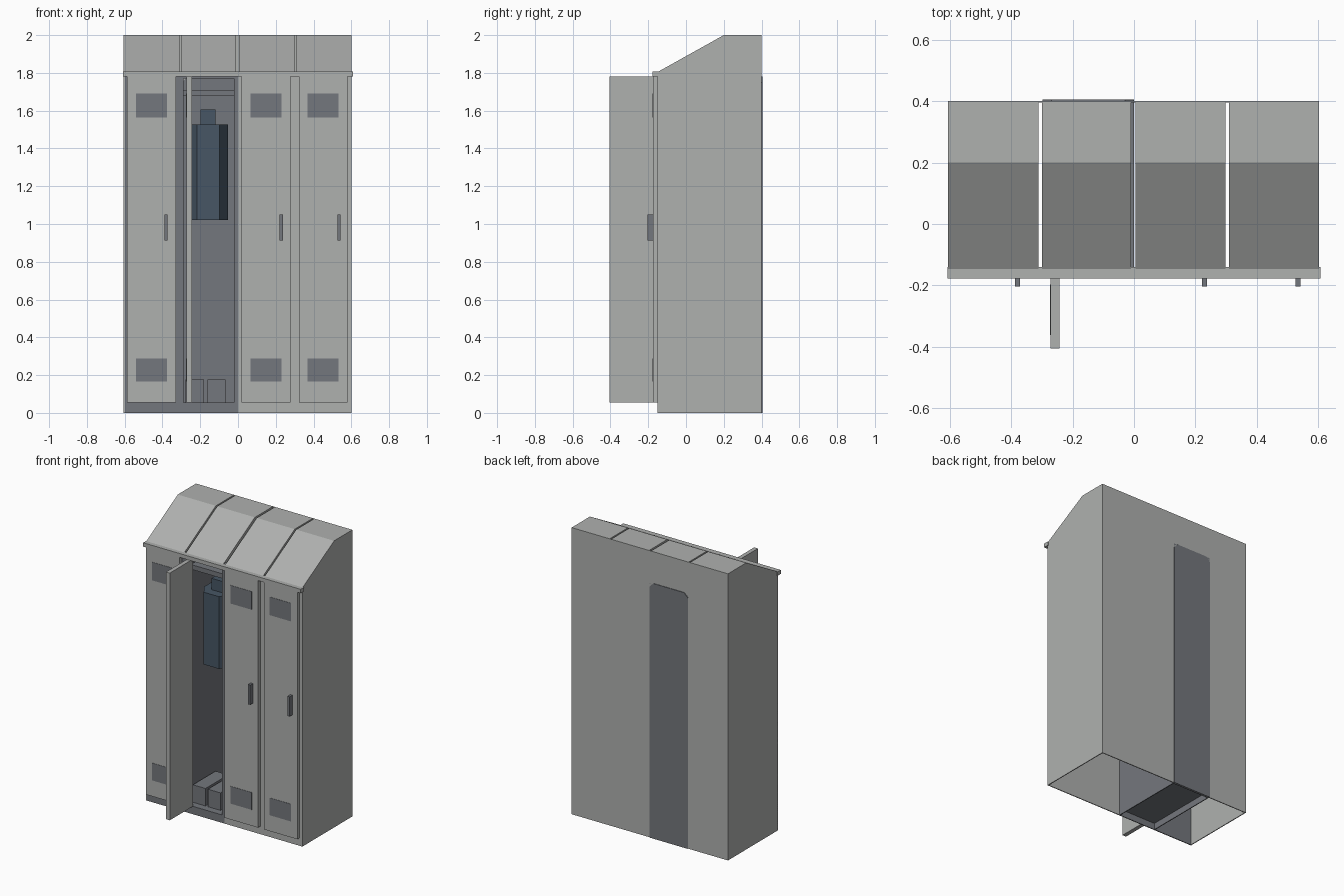
import bpy, bmesh

cube = bpy.data.objects.get("Cube")
if cube:
    bpy.data.objects.remove(cube, do_unlink=True)


def material(name, rgb):
    m = bpy.data.materials.new(name)
    m.use_nodes = True
    m.diffuse_color = (*rgb, 1)
    bsdf = m.node_tree.nodes["Principled BSDF"]
    bsdf.inputs["Base Color"].default_value = (*rgb, 1)
    bsdf.inputs["Roughness"].default_value = 0.7
    return m


LIGHT = material("light_grey_metal", (0.43, 0.44, 0.43))
DARK = material("dark_grey_metal", (0.175, 0.185, 0.205))
BLUE = material("navy_cloth", (0.063, 0.093, 0.128))


def prism(name, outline, axis, lo, hi, mat):
    """Extrude a 2D outline along an axis, from lo to hi."""
    place = {"x": lambda a, b, t: (t, a, b),
             "y": lambda a, b, t: (a, t, b),
             "z": lambda a, b, t: (a, b, t)}[axis]
    bm = bmesh.new()
    face = bm.faces.new([bm.verts.new(place(a, b, lo)) for a, b in outline])
    ext = bmesh.ops.extrude_face_region(bm, geom=[face], use_keep_orig=True)
    shift = place(0, 0, hi - lo)
    bmesh.ops.translate(bm, vec=shift,
                        verts=[v for v in ext["geom"] if isinstance(v, bmesh.types.BMVert)])
    bmesh.ops.recalc_face_normals(bm, faces=bm.faces)
    mesh = bpy.data.meshes.new(name)
    bm.to_mesh(mesh)
    bm.free()
    mesh.materials.append(mat)
    obj = bpy.data.objects.new(name, mesh)
    bpy.context.collection.objects.link(obj)
    return obj


def box(name, x, y, z, mat):
    rect = [(x[0], y[0]), (x[1], y[0]), (x[1], y[1]), (x[0], y[1])]
    return prism(name, rect, "z", z[0], z[1], mat)


LEFT, RIGHT, FRONT, BACK = -0.605, 0.602, -0.15, 0.401
EAVE, T = 1.805, 0.006
DOOR_Z = (0.055, 1.78)
BAY = (-0.298, 0.0)          # the open locker
VENT_Z = ((0.167, 0.288), (1.563, 1.69))

# Hollow outer shell, open underneath
box("side_right", (LEFT, LEFT + T), (FRONT, BACK), (0, EAVE), LIGHT)
box("side_left", (RIGHT - T, RIGHT), (FRONT, BACK), (0, EAVE), LIGHT)
box("back_panel", (LEFT, RIGHT), (BACK - T, BACK), (0, 2.0), LIGHT)

# Front frames: dark on the right pair, light on the left pair
box("front_frame_right", (LEFT, -0.288), (FRONT, FRONT + T), (0, 1.78), DARK)
box("front_frame_left", (BAY[1], RIGHT), (FRONT, FRONT + T), (0, EAVE), LIGHT)
box("bay_kick_plate", (-0.288, BAY[1]), (FRONT, FRONT + T), (0, 0.055), DARK)
box("bay_jamb", (-0.02, BAY[1]), (FRONT, FRONT + T), (0.055, 1.78), DARK)
box("eave_ledge", (-0.608, 0.608), (-0.177, -0.14), (1.78, 1.807), LIGHT)

# Sloped roof caps with narrow gaps between them
roof = [(-0.15, EAVE), (BACK, EAVE), (BACK, 2.0), (0.2, 2.0)]
for i, x in enumerate(((LEFT, -0.311), (-0.3, -0.01), (0.005, 0.298), (0.309, RIGHT))):
    prism(f"roof_cap_{i + 1}", roof, "x", x[0], x[1], LIGHT)

# Lining of the open locker
for side, x in (("right", BAY[0]), ("left", BAY[1] - T)):
    box(f"bay_wall_{side}", (x, x + T), (FRONT, BACK), (0, 1.78), DARK)
box("bay_floor", BAY, (FRONT, BACK), (0.045, 0.055), DARK)
box("bay_ceiling", BAY, (FRONT, BACK), (1.77, 1.78), DARK)
box("bay_shelf", BAY, (-0.1, BACK - T), (1.677, 1.71), DARK)
lining = [(BAY[0], 0), (BAY[1], 0), (BAY[1], 1.75), (-0.03, 1.78), (-0.268, 1.78), (BAY[0], 1.75)]
prism("bay_back", lining, "y", BACK - 0.012, BACK + 0.004, DARK)

# Closed doors with vents and handles
for n, x, handle in ((1, -0.588, -0.38), (3, 0.018, 0.229), (4, 0.322, 0.534)):
    box(f"door_{n}", (x, x + 0.259), (-0.175, FRONT), DOOR_Z, LIGHT)
    box(f"handle_{n}", (handle - 0.008, handle + 0.008), (-0.204, -0.175), (0.912, 1.05), DARK)
    for k, z in enumerate(VENT_Z):
        box(f"vent_{n}_{k + 1}", (x + 0.047, x + 0.211), (-0.177, -0.175), z, DARK)

# Door standing open
box("open_door", (-0.272, -0.243), (-0.405, FRONT), DOOR_Z, LIGHT)
for k, z in enumerate(VENT_Z):
    box(f"open_door_vent_{k + 1}", (-0.274, -0.272), (-0.361, -0.197), z, DARK)


# Hanging garment: chamfered body and collar
CX, CY = -0.157, 0.08
body = [(CX + a, CY + b) for a, b in (
    (-0.059, -0.15), (0.059, -0.15), (0.104, -0.08), (0.104, 0.08),
    (0.059, 0.15), (-0.059, 0.15), (-0.104, 0.08), (-0.104, -0.08))]
prism("garment_body", body, "z", 1.022, 1.526, BLUE)
box("garment_collar", (-0.198, -0.118), (-0.01, 0.17), (1.526, 1.605), BLUE)

# Pair of boots on the floor
for side, x in (("right", -0.278), ("left", -0.162)):
    box(f"boot_{side}", (x, x + 0.097), (-0.1, 0.15), (0.055, 0.177), DARK)
